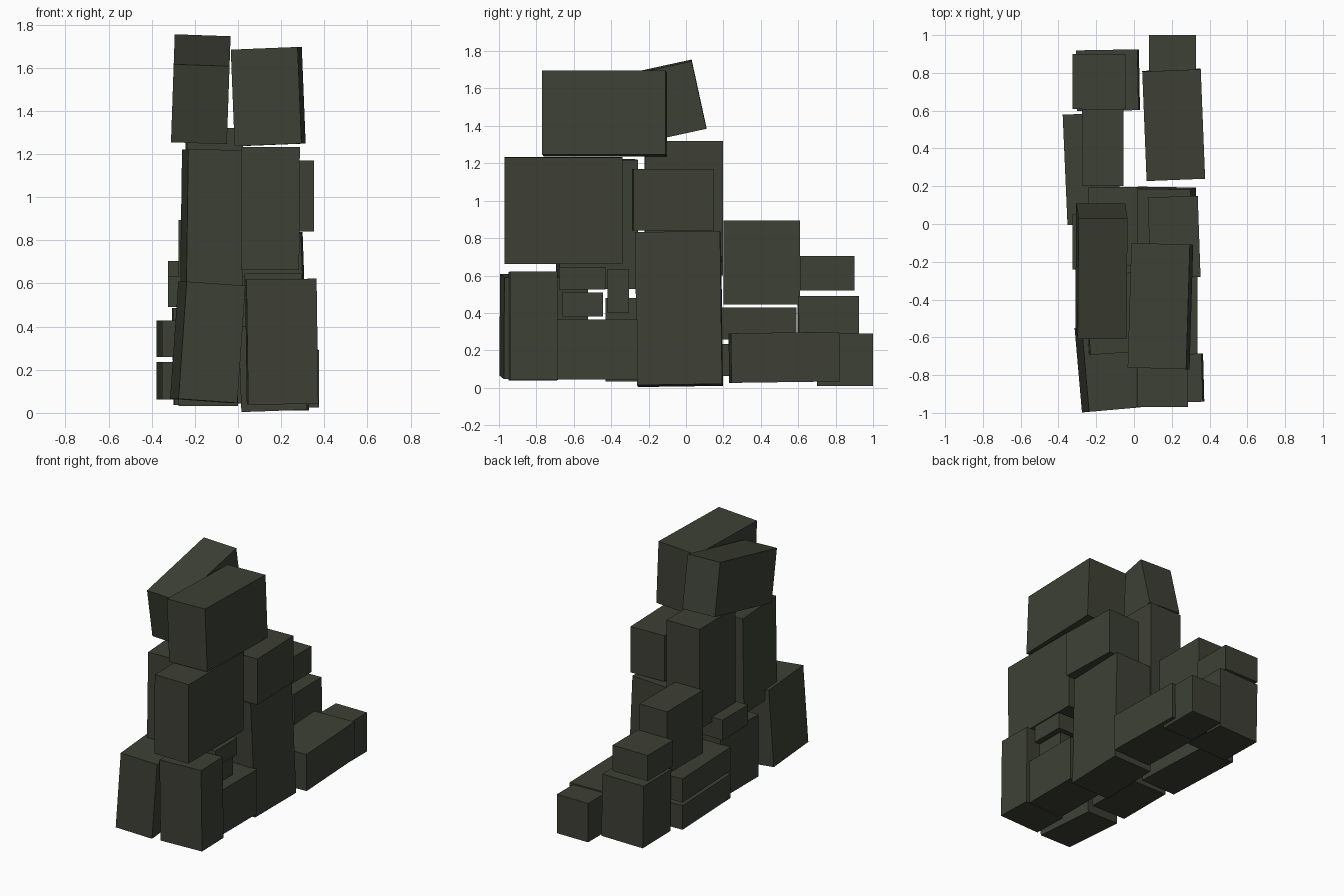
import bpy
from math import radians

mat = bpy.data.materials.new("dark olive stone")
mat.diffuse_color = (0.047, 0.052, 0.036, 1)


def block(name, x, y, z, rot=(0, 0, 0)):
    """Box spanning the given ranges, then tilted about its centre (degrees)."""
    spans = (x, y, z)
    bpy.ops.mesh.primitive_cube_add(
        size=1,
        location=[(a + b) / 2 for a, b in spans],
        rotation=[radians(r) for r in rot])
    ob = bpy.context.object
    ob.name = name
    ob.scale = [b - a for a, b in spans]
    ob.data.materials.append(mat)


# top pair
block("top_tilted_block", (-0.302, -0.043), (-0.577, 0.077), (1.315, 1.685), (12.3, 2, 0))
block("top_right_block", (-0.015, 0.295), (-0.765, -0.105), (1.242, 1.69), (0, -2.3, -1.7))

# upper tier
block("upper_right_block", (0.015, 0.285), (-0.97, -0.34), (0.662, 1.232), (0, 0.3, 0))
block("upper_left_block", (-0.25, 0.01), (-0.685, -0.265), (0.53, 1.22), (0, 0.8, 4))
block("upper_back_column", (-0.24, 0.02), (-0.22, 0.195), (0.6, 1.32), (0, 0, 0.8))
block("right_shoulder_block", (0.08, 0.345), (-0.285, 0.145), (0.84, 1.17), (0, 0, 2))

# front feet
block("front_right_foot", (0.04, 0.365), (-0.945, -0.69), (0.04, 0.62), (0, -0.8, 1.5))
block("front_left_foot", (-0.277, -0.003), (-0.985, -0.535), (0.055, 0.6), (0, 4, 5))

# middle tier
block("low_right_block", (0.05, 0.335), (-0.69, -0.26), (0.045, 0.365))
block("right_middle_leg", (0.005, 0.31), (-0.265, 0.19), (0.012, 0.83), (0.8, -2, -1))
block("left_middle_block", (-0.275, 0.0), (-0.43, 0.0), (0.033, 0.48))
block("left_ledge_block", (-0.325, -0.05), (-0.24, 0.05), (0.49, 0.635))

# small filler blocks
block("filler_upper", (0.03, 0.295), (-0.68, -0.43), (0.525, 0.645))
block("filler_lower", (0.04, 0.27), (-0.66, -0.445), (0.38, 0.51))
block("filler_back", (-0.2, 0.06), (-0.42, -0.305), (0.4, 0.635))

# rear steps, left side
block("rear_high_step", (-0.275, -0.055), (0.2, 0.61), (0.445, 0.895))
block("rear_small_step", (-0.325, -0.045), (0.61, 0.9), (0.52, 0.705))
block("rear_foot", (-0.3, 0.025), (0.6, 0.922), (0.04, 0.488), (0, -1, 1))
for name, z in (("lower", (0.062, 0.235)), ("upper", (0.258, 0.428))):
    block("rear_slab_" + name, (-0.365, -0.08), (0.0, 0.585), z, (0, 0, 2.5))

# rear tail, right side
block("tail_long_block", (0.055, 0.365), (0.235, 0.815), (0.03, 0.295), (0.8, 0, 2.3))
block("tail_end_block", (0.08, 0.328), (0.7, 1.0), (0.01, 0.29))
